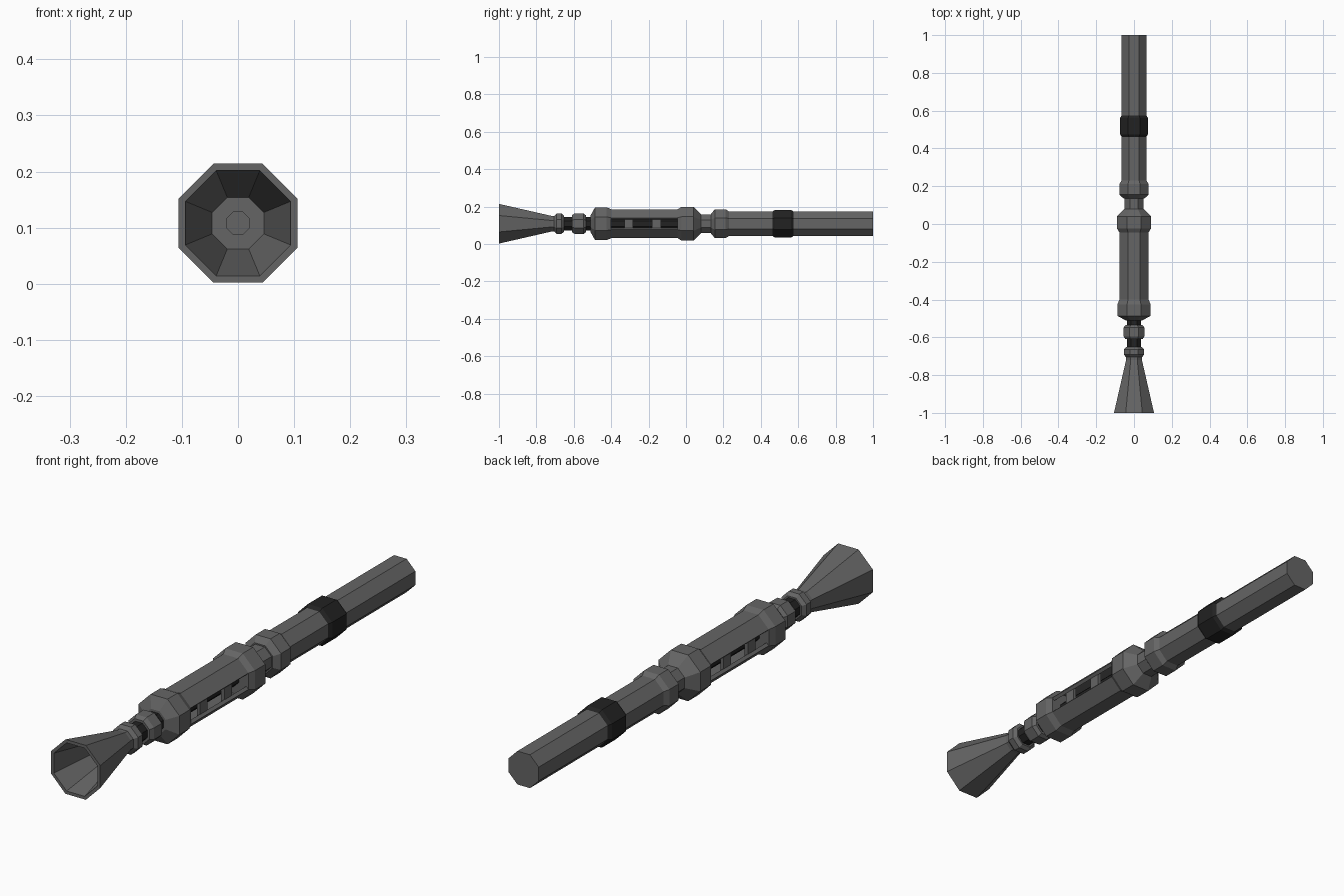
import bpy, bmesh, math

if "Cube" in bpy.data.objects:
    bpy.data.objects.remove(bpy.data.objects["Cube"])

CZ = 0.108                      # height of the long axis
OCT = math.cos(math.pi / 8)     # apothem to corner radius


def material(name, v):
    m = bpy.data.materials.new(name)
    m.diffuse_color = (v, v, v, 1)
    m.use_nodes = True
    m.node_tree.nodes["Principled BSDF"].inputs["Base Color"].default_value = m.diffuse_color
    return m


STEEL = material("grey steel", 0.13)
BLACK = material("black rubber", 0.016)


def finish(bm, name, mat):
    bmesh.ops.recalc_face_normals(bm, faces=bm.faces)
    me = bpy.data.meshes.new(name)
    bm.to_mesh(me)
    bm.free()
    me.materials.append(mat)
    ob = bpy.data.objects.new(name, me)
    bpy.context.collection.objects.link(ob)
    return ob


def lathe(name, profile, mat, skip=(), caps=True):
    """Octagonal turning along y; profile holds (y, apothem) pairs."""
    bm = bmesh.new()
    rings = []
    for y, a in profile:
        r = a / OCT
        rings.append([bm.verts.new((r * math.cos(t), y, CZ + r * math.sin(t)))
                      for t in [(k + 0.5) * math.pi / 4 for k in range(8)]])
    for p, q in zip(rings, rings[1:]):
        for k in range(8):
            if k not in skip:
                n = (k + 1) % 8
                bm.faces.new((p[k], p[n], q[n], q[k]))
    if caps:
        bm.faces.new(rings[0])
        bm.faces.new(rings[-1])
    return finish(bm, name, mat)


def box(name, x, y, sx, sy, sz, mat):
    bm = bmesh.new()
    bmesh.ops.create_cube(bm, size=1)
    for v in bm.verts:
        v.co = (v.co.x * sx + x, v.co.y * sy + y, v.co.z * sz + CZ)
    return finish(bm, name, mat)


# Hollow flared muzzle with a small bore in its floor
lathe("flared_muzzle", [(-0.76, 0.02), (-0.78, 0.02), (-0.78, 0.046), (-1, 0.094),
                        (-1, 0.106), (-0.72, 0.042), (-0.69, 0.042)], STEEL)

# Dark inner rod
lathe("inner_rod", [(-0.70, 0.036), (0.0, 0.036)], BLACK)

# Small collars on the rod
lathe("front_collar", [(-0.705, 0.042), (-0.692, 0.054), (-0.665, 0.054),
                       (-0.652, 0.042)], STEEL)
lathe("middle_collar", [(-0.61, 0.045), (-0.595, 0.055), (-0.548, 0.055),
                        (-0.535, 0.045)], STEEL)

# Receiver: end rings and a shell open on both sides
lathe("receiver_front_ring", [(-0.51, 0.045), (-0.486, 0.088), (-0.425, 0.088),
                              (-0.40, 0.077)], STEEL)
shell = lathe("receiver_shell", [(-0.42, 0.077), (-0.02, 0.077)], STEEL,
              skip=(3, 7), caps=False)
solid = shell.modifiers.new("thickness", 'SOLIDIFY')
solid.thickness = 0.014
solid.offset = -1
lathe("receiver_rear_ring", [(-0.045, 0.077), (-0.024, 0.090), (0.04, 0.090),
                             (0.08, 0.05)], STEEL)

# Upright ribs across the side slots
for side in (-1, 1):
    for i, y in enumerate((-0.307, -0.158)):
        box(f"slot_rib_{i}_{'left' if side < 0 else 'right'}",
            side * 0.061, y, 0.014, 0.046, 0.078, STEEL)

# Neck, rear collar and barrel
lathe("neck", [(0.06, 0.05), (0.16, 0.05)], STEEL)
lathe("rear_collar", [(0.135, 0.055), (0.155, 0.077), (0.212, 0.077),
                      (0.232, 0.064)], STEEL)
lathe("barrel", [(0.20, 0.065), (1.0, 0.065)], STEEL)

# Dark grip band on the barrel
lathe("grip_band", [(0.46, 0.064), (0.475, 0.074), (0.562, 0.074),
                    (0.577, 0.064)], BLACK)
